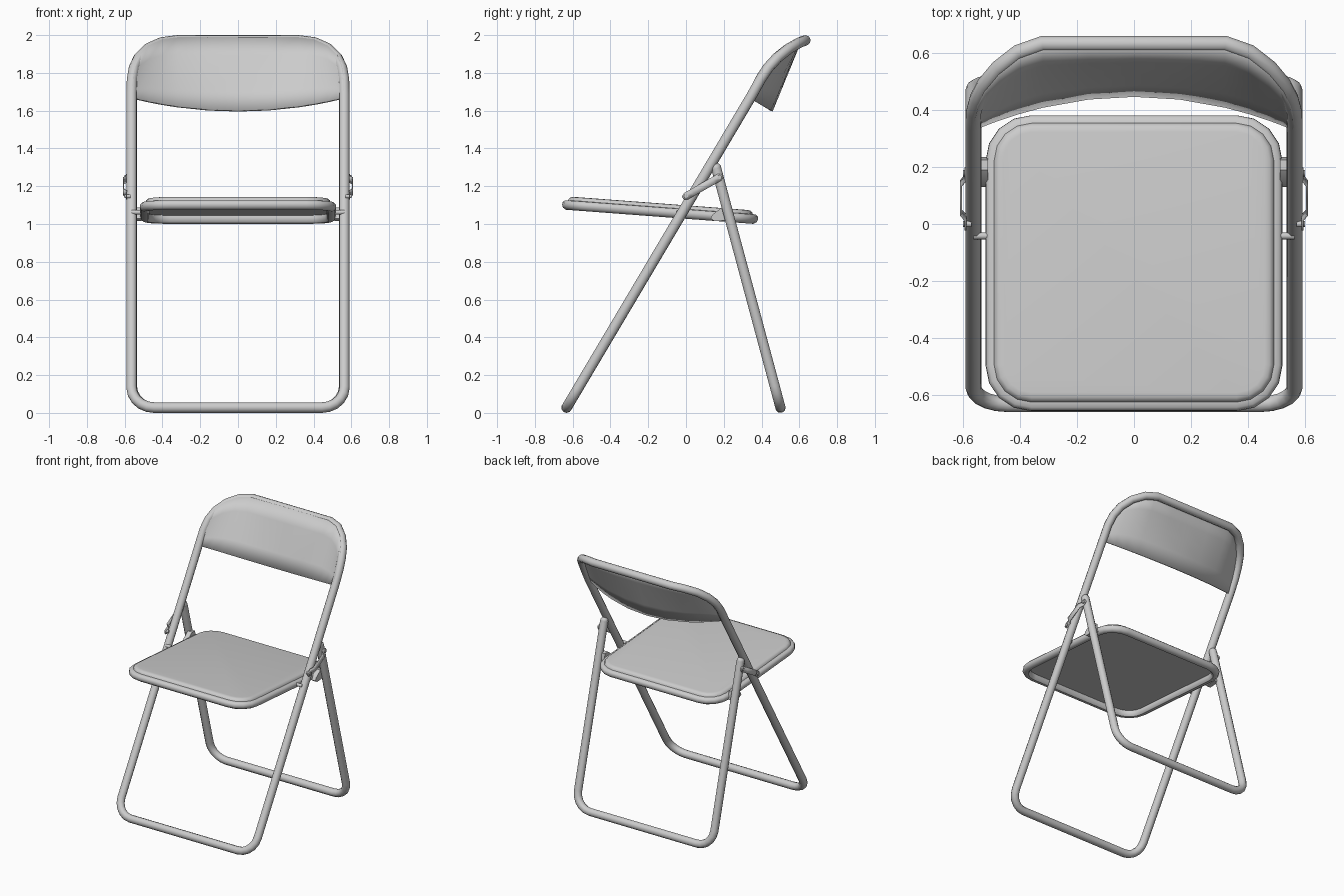
import bpy, bmesh
from math import sin, cos, pi, radians
from mathutils import Vector, Matrix

if "Cube" in bpy.data.objects:
    bpy.data.objects.remove(bpy.data.objects["Cube"])

R, W = 0.028, 0.563   # tube radius, half width of the frames


def finish(name, bm):
    bmesh.ops.recalc_face_normals(bm, faces=bm.faces)
    me = bpy.data.meshes.new(name)
    bm.to_mesh(me)
    bm.free()
    ob = bpy.data.objects.new(name, me)
    bpy.context.collection.objects.link(ob)
    smooth(ob)
    return ob


def smooth(ob):
    bpy.ops.object.select_all(action='DESELECT')
    ob.select_set(True)
    bpy.context.view_layer.objects.active = ob
    bpy.ops.object.shade_smooth_by_angle(angle=radians(40))


def tube(name, pts, r, closed=False):
    cu = bpy.data.curves.new(name, 'CURVE')
    cu.dimensions = '3D'
    cu.bevel_depth, cu.bevel_resolution, cu.use_fill_caps = r, 3, True
    sp = cu.splines.new('POLY')
    sp.points.add(len(pts) - 1)
    for p, q in zip(sp.points, pts):
        p.co = (*q, 1)
    sp.use_cyclic_u = closed
    ob = bpy.data.objects.new(name, cu)
    bpy.context.collection.objects.link(ob)
    bpy.ops.object.select_all(action='DESELECT')
    ob.select_set(True)
    bpy.context.view_layer.objects.active = ob
    bpy.ops.object.convert(target='MESH')
    smooth(bpy.context.view_layer.objects.active)


def mirrored(half):
    return half + [Vector((-p.x, p.y, p.z)) for p in reversed(half)]


def foot(base, d, r=0.12, n=5):
    """Rounded lower corner of a U frame, from the leg down to the crossbar."""
    return [Vector((W - r + r * cos(a), 0, 0)) + base + d * (r - r * sin(a))
            for a in (i * pi / 2 / n for i in range(n + 1))]


# front frame: closed loop, bent backwards at the top
f_base = Vector((0, -0.632, R))
f_dir = (Vector((0, 0.348, 1.68)) - f_base).normalized()
top_half = [Vector(p) for p in (
    (0.563, 0.348, 1.68), (0.561, 0.395, 1.765), (0.55, 0.437, 1.828),
    (0.525, 0.487, 1.882), (0.475, 0.547, 1.93), (0.405, 0.602, 1.961), (0.32, 0.632, 1.972))]
top = mirrored(top_half)
loop = top + list(reversed([Vector((-p.x, p.y, p.z)) for p in reversed(foot(f_base, f_dir))]))[::-1][::-1]
bottom = mirrored(foot(f_base, f_dir))
tube("front_frame", top + list(reversed(bottom)), R, True)

# rear legs: U frame with capped upper ends
r_base, r_top = Vector((0, 0.5, R)), Vector((0, 0.16, 1.295))
r_dir = (r_top - r_base).normalized()
tube("rear_legs", mirrored([r_top + Vector((W, 0, 0))] + foot(r_base, r_dir)), R)
for s in (-1, 1):
    bm = bmesh.new()
    bmesh.ops.create_uvsphere(bm, u_segments=10, v_segments=6, radius=R,
                              matrix=Matrix.Translation((s * W, 0.16, 1.295)))
    finish("rear_leg_cap", bm)

# backrest: curved sheet from the top tube down to an arched lower edge
cols = top_half + [Vector((x, 0.632, 1.972)) for x in (0.16, 0)]
cols += [Vector((-p.x, p.y, p.z)) for p in reversed(cols[:-1])]
bm = bmesh.new()
grid = []
for t in cols:
    s2 = (t.x / W) ** 2
    b = Vector((t.x, 0.452 - 0.118 * s2, 1.598 + 0.07 * s2))
    a = t + Vector((0, -0.021, 0.014))
    grid.append([bm.verts.new(a.lerp(b, k / 4)) for k in range(5)])
for g, h in zip(grid, grid[1:]):
    for k in range(4):
        bm.faces.new((g[k], g[k + 1], h[k + 1], h[k]))
bmesh.ops.remove_doubles(bm, verts=bm.verts, dist=0.0005)
back = finish("backrest", bm)
m = back.modifiers.new("thickness", 'SOLIDIFY')
m.thickness, m.offset = 0.014, 0

# seat: rounded outline lofted through a rolled rim, open underneath
rings = [(0.062, 0.040), (0.045, 0.038), (0.034, 0.030), (0.030, 0.020), (0.012, 0.018),
         (0.002, 0.008), (0.0, -0.006), (0.006, -0.021), (0.022, -0.031), (0.040, -0.029),
         (0.050, -0.018), (0.052, 0.0), (0.050, 0.012)]
bm = bmesh.new()
tilt = Matrix.Translation((0, -0.137, 1.069)) @ Matrix.Rotation(radians(-4.3), 4, 'X')
loops = []
for inset, z in rings:
    ring = []
    for q, (sx, sy) in enumerate(((1, 1), (-1, 1), (-1, -1), (1, -1))):
        for i in range(5):
            a = q * pi / 2 + i * pi / 8
            r = 0.16 - inset
            ring.append(bm.verts.new(tilt @ Vector((sx * 0.36 + r * cos(a), sy * 0.36 + r * sin(a), z))))
    loops.append(ring)
for g, h in zip(loops, loops[1:]):
    for i in range(len(g)):
        j = (i + 1) % len(g)
        bm.faces.new((g[i], g[j], h[j], h[i]))
bm.faces.new(loops[0])
bm.faces.new(loops[-1])
finish("seat", bm)


def prism(name, profile, x0, x1):
    """Side profile (y, z) extruded along x."""
    bm = bmesh.new()
    f = bm.faces.new([bm.verts.new((x0, y, z)) for y, z in profile])
    ex = bmesh.ops.extrude_face_region(bm, geom=[f])['geom']
    bmesh.ops.translate(bm, vec=(x1 - x0, 0, 0), verts=[v for v in ex if isinstance(v, bmesh.types.BMVert)])
    finish(name, bm)


for s in (-1, 1):
    # pivots and seat brackets
    tube("seat_pivot", [(s * 0.49, -0.042, 1.062), (s * W, -0.042, 1.062)], 0.012)
    prism("seat_bracket", [(0.13, 1.03), (0.14, 1.05), (0.19, 1.088), (0.225, 1.085), (0.235, 1.02), (0.15, 1.015)],
          s * 0.512, s * 0.548)
    # folding link: bent flat strip with rivets
    a, b = Vector((0, 0.0, 1.147)), Vector((0, 0.178, 1.248))
    d = (b - a).normalized()
    n = Vector((0, -d.z, d.y)) * 0.02
    bm = bmesh.new()
    rows = []
    for x, t, w in ((0.590, -0.02, 0.5), (0.590, 0.0, 1), (0.590, 0.025, 1), (0.606, 0.045, 1),
                    (0.606, 0.165, 1), (0.590, 0.185, 1), (0.590, 0.205, 1), (0.590, 0.222, 0.5)):
        c = a + d * t + Vector((s * x, 0, 0))
        rows.append((bm.verts.new(c + n * w), bm.verts.new(c - n * w)))
    for g, h in zip(rows, rows[1:]):
        bm.faces.new((g[0], g[1], h[1], h[0]))
    link = finish("folding_link", bm)
    m = link.modifiers.new("thickness", 'SOLIDIFY')
    m.thickness, m.offset = 0.007, 0
    for p in (a, b):
        tube("rivet", [p + Vector((s * 0.57, 0, 0)), p + Vector((s * 0.6, 0, 0))], 0.011)
